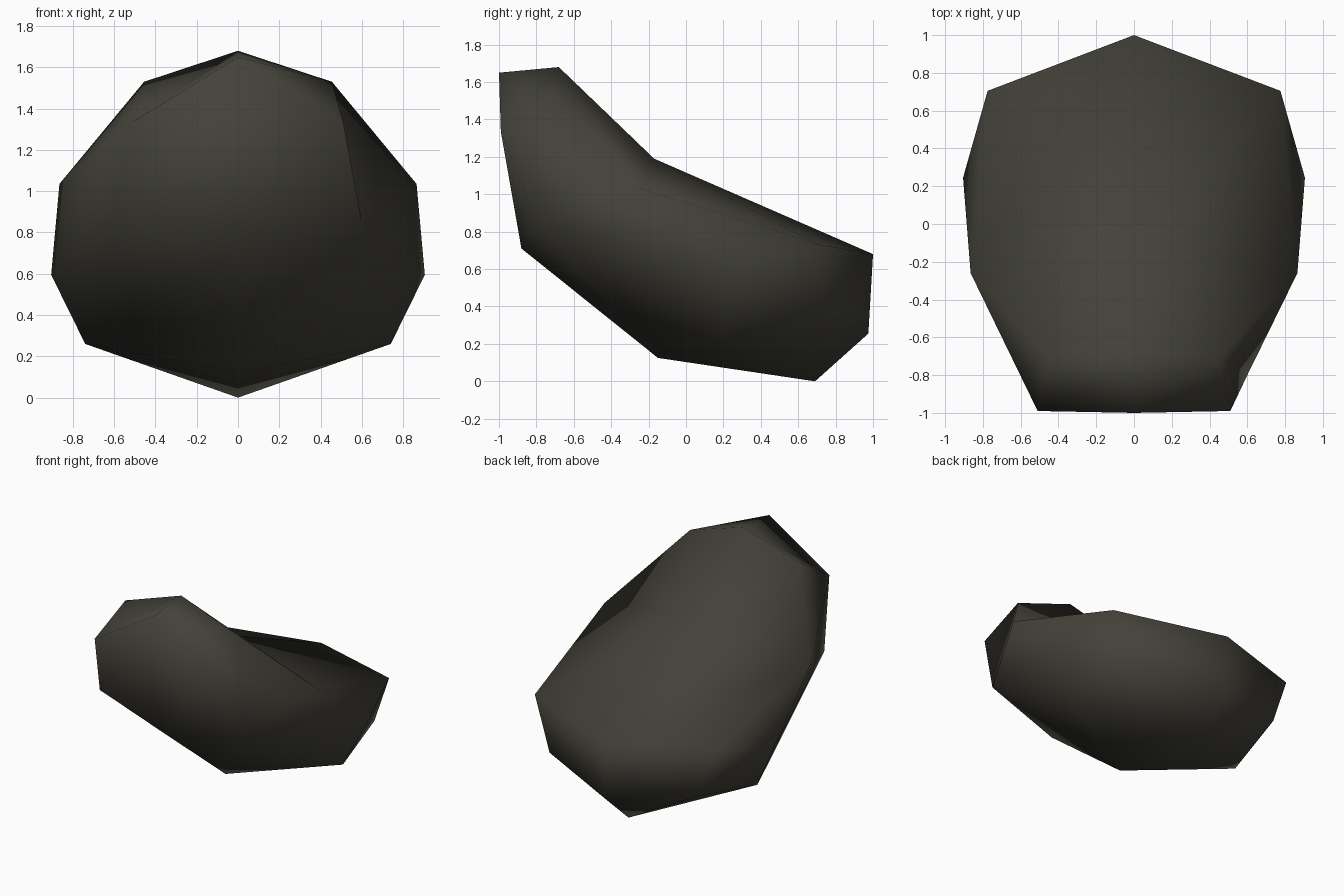
import bpy, bmesh

if "Cube" in bpy.data.objects:
    bpy.data.objects.remove(bpy.data.objects["Cube"])

# Centre profile (y, z), from the front of the raised end, over the top, round the underside
profile = [(-1.0, 1.65), (-0.68, 1.68), (-0.17, 1.19), (1.0, 0.68),
           (0.975, 0.255), (0.69, 0.0), (-0.15, 0.125), (-0.88, 0.71)]

# Side points of one half
side = {
    "tip": (0.455, -0.70, 1.53), "brow": (0.51, -0.99, 1.335),
    "rim": (0.865, -0.26, 1.035), "chest": (0.60, -0.80, 0.85),
    "flank": (0.905, 0.245, 0.595), "belly": (0.74, 0.20, 0.26),
    "corner": (0.775, 0.705, 0.733), "heel": (0.62, 0.75, 0.35),
}

# Panels of one half: numbers are profile points, names are side points
panels = [
    (0, 1, "tip", "brow"), (1, 2, "rim", "tip"), (2, 3, "corner", "rim"),
    (3, 4, "heel", "corner"), (4, 5, "belly", "heel"), (5, 6, "belly"),
    (6, 7, "chest", "belly"), (7, 0, "brow", "chest"),
    ("tip", "rim", "chest", "brow"), ("rim", "flank", "chest"),
    ("rim", "corner", "flank"), ("corner", "heel", "flank"),
    ("heel", "belly", "flank"), ("belly", "chest", "flank"),
]

bm = bmesh.new()
centre = {i: bm.verts.new((0, y, z)) for i, (y, z) in enumerate(profile)}
for sign in (1, -1):
    points = dict(centre)
    for name, (x, y, z) in side.items():
        points[name] = bm.verts.new((sign * x, y, z))
    for panel in panels:
        bm.faces.new([points[p] for p in panel][::sign])
bmesh.ops.recalc_face_normals(bm, faces=bm.faces)
for face in bm.faces:
    face.smooth = True

mesh = bpy.data.meshes.new("curved_shell")
bm.to_mesh(mesh)
bm.free()

# Single dark colour
dark = bpy.data.materials.new("dark_olive_grey")
dark.diffuse_color = (0.056, 0.053, 0.041, 1)
dark.use_nodes = True
dark.node_tree.nodes["Principled BSDF"].inputs["Base Color"].default_value = dark.diffuse_color
mesh.materials.append(dark)

shell = bpy.data.objects.new("curved_shell", mesh)
bpy.context.collection.objects.link(shell)
